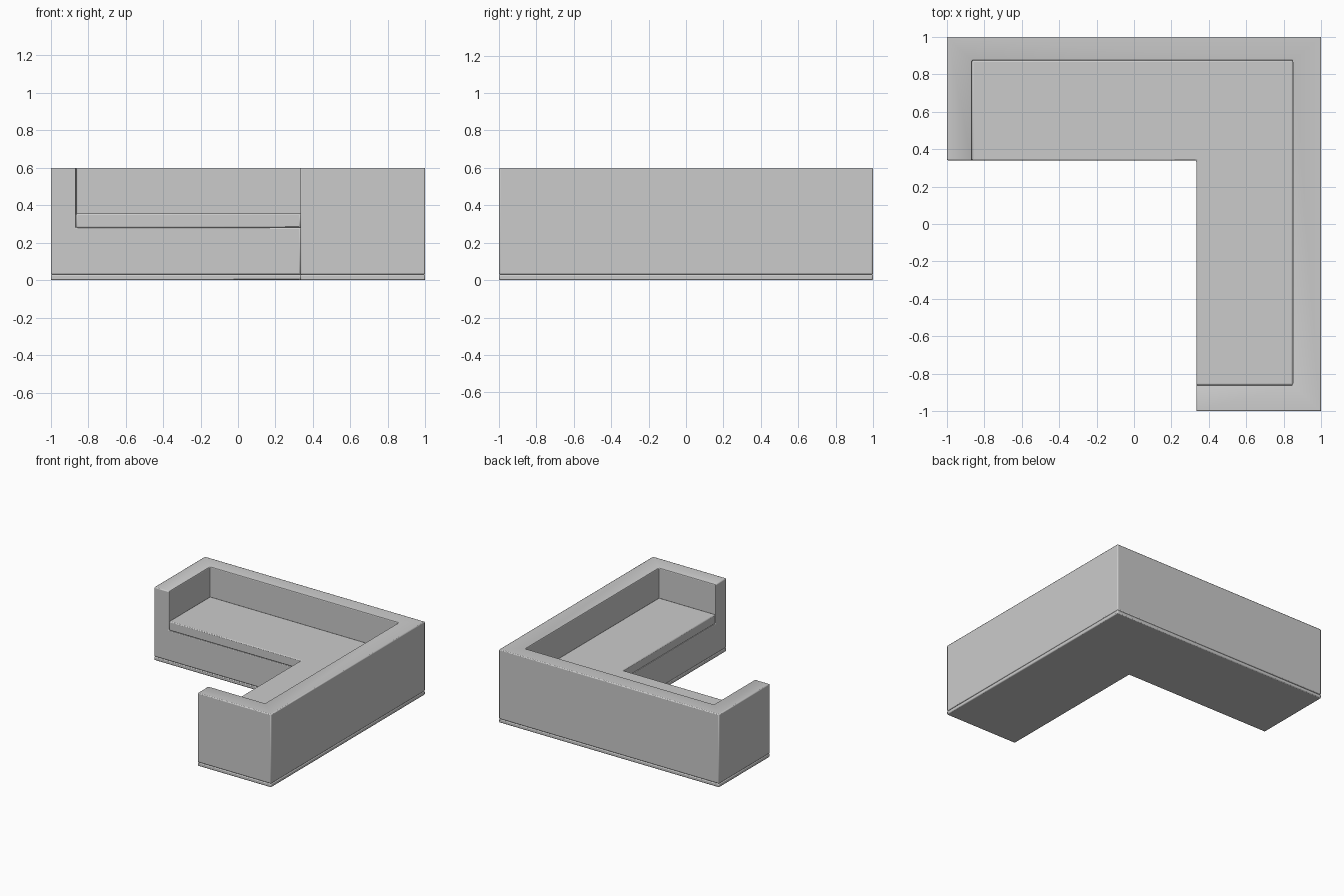
import bpy, bmesh

if "Cube" in bpy.data.objects:
    bpy.data.objects.remove(bpy.data.objects["Cube"])

BEVEL = 0.007


def prism(name, outline, z0, z1):
    """Extrude a flat outline from z0 to z1."""
    bm = bmesh.new()
    face = bm.faces.new([bm.verts.new((x, y, z0)) for x, y in outline])
    top = bmesh.ops.extrude_face_region(bm, geom=[face])["geom"]
    bmesh.ops.translate(bm, vec=(0, 0, z1 - z0),
                        verts=[g for g in top if isinstance(g, bmesh.types.BMVert)])
    bmesh.ops.recalc_face_normals(bm, faces=bm.faces[:])
    mesh = bpy.data.meshes.new(name)
    bm.to_mesh(mesh)
    bm.free()
    ob = bpy.data.objects.new(name, mesh)
    bpy.context.collection.objects.link(ob)
    return ob


def soften(ob):
    """Small rounded edges with smooth shading."""
    mod = ob.modifiers.new("edge_bevel", 'BEVEL')
    mod.width = BEVEL
    mod.segments = 2
    mod.limit_method = 'ANGLE'
    bpy.ops.object.select_all(action='DESELECT')
    ob.select_set(True)
    bpy.context.view_layer.objects.active = ob
    bpy.ops.object.shade_smooth_by_angle()


def corner(x0, y0, x1, y1, xi, yi):
    """L-shaped outline: outer box x0..x1, y0..y1 with inner corner at xi, yi."""
    return [(x0, y1), (x0, yi), (xi, yi), (xi, y0), (x1, y0), (x1, y1)]


XI, YI = 0.333, 0.34
inner = (-0.865, -0.86, 0.848, 0.873)

# Plinth under the sofa
base = prism("base", corner(-1, -1, 1, 1, XI, YI), 0, 0.03)

# Body with arms and backs, seat recess cut open towards the inner corner
body = prism("body", corner(-1, -1, 1, 1, XI, YI), 0.03, 0.6)
cutter = prism("seat_recess_cutter", corner(*inner, 0.2, 0.2), 0.28, 0.8)
cutter.hide_render = True
cutter.hide_set(True)
cut = body.modifiers.new("seat_recess", 'BOOLEAN')
cut.operation = 'DIFFERENCE'
cut.solver = 'EXACT'
cut.object = cutter

# Seat cushion filling the recess
cushion = prism("seat_cushion", corner(*inner, XI, YI), 0.28, 0.355)

for part in (base, body, cushion):
    soften(part)
